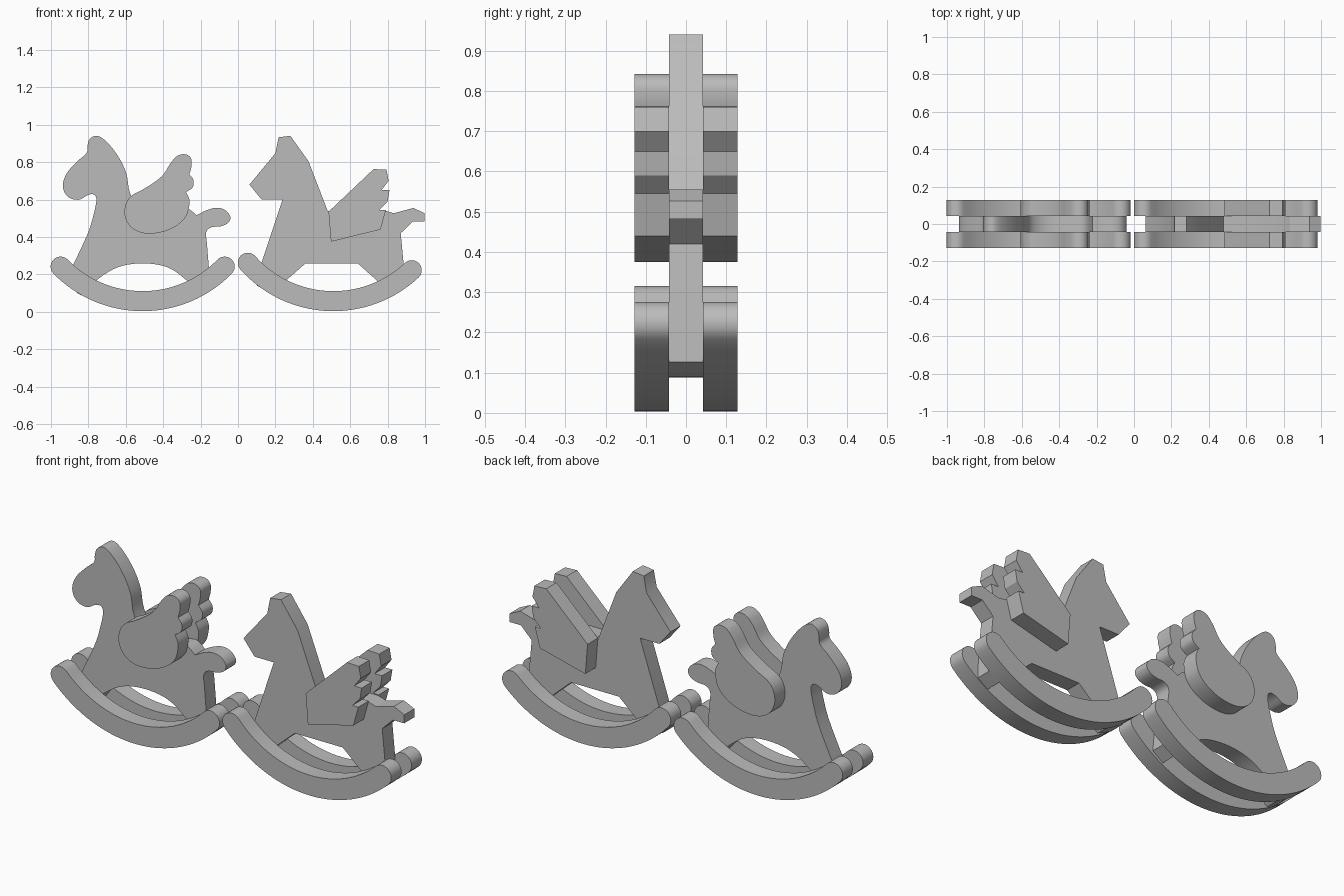
import bpy
import bmesh
from math import sin, cos, pi, radians
from mathutils import Vector

if "Cube" in bpy.data.objects:
    bpy.data.objects.remove(bpy.data.objects["Cube"], do_unlink=True)

INNER, OUTER = .042, .128   # half thickness of the body, outer side of wings and rockers
STEPS = 5                   # curve subdivisions between two control points

grey = bpy.data.materials.new("plain_grey")
grey.use_nodes = True
colour = (.5, .5, .5, 1)
grey.diffuse_color = colour
grey.node_tree.nodes["Principled BSDF"].inputs["Base Color"].default_value = colour


def trace(runs):
    """Join smooth runs of points into one outline; each run starts at a corner."""
    outline = []
    for index, run in enumerate(runs):
        points = [Vector(p) for p in run] + [Vector(runs[(index + 1) % len(runs)][0])]
        if len(points) == 2:
            outline.append(points[0])
            continue
        padded = [points[0]] + points + [points[-1]]
        for a, b, c, d in zip(padded, padded[1:], padded[2:], padded[3:]):
            for step in range(STEPS):
                t = step / STEPS
                outline.append(b + t * (c - a) / 2
                               + t * t * (a - 2.5 * b + 2 * c - d / 2)
                               + t ** 3 * (3 * (b - c) + d - a) / 2)
    return outline


def corners(points):
    return [Vector(p) for p in points]


def slab(name, outline, y_front, y_back):
    """Extrude an outline in the xz plane from y_front to y_back."""
    bm = bmesh.new()
    face = bm.faces.new([bm.verts.new((p[0], y_front, p[1])) for p in outline])
    result = bmesh.ops.extrude_face_region(bm, geom=[face])
    moved = [v for v in result["geom"] if isinstance(v, bmesh.types.BMVert)]
    bmesh.ops.translate(bm, vec=(0, y_back - y_front, 0), verts=moved)
    bmesh.ops.recalc_face_normals(bm, faces=bm.faces)
    mesh = bpy.data.meshes.new(name)
    bm.to_mesh(mesh)
    bm.free()
    mesh.materials.append(grey)
    obj = bpy.data.objects.new(name, mesh)
    bpy.context.collection.objects.link(obj)
    bpy.ops.object.select_all(action="DESELECT")
    obj.select_set(True)
    bpy.context.view_layer.objects.active = obj
    bpy.ops.object.shade_smooth_by_angle(angle=radians(30))
    return obj


def side_pair(name, outline):
    """One slab on each side of the body."""
    slab("right_" + name, outline, -OUTER, -INNER)
    slab("left_" + name, outline, INNER, OUTER)


def rocker_outline(x, tilt):
    """Curved band with round ends, rolled by the tilt angle."""
    centre = Vector((x, .67))
    radius, half, sweep, count = .613, .0535, radians(45.7), 32
    start, end = -sweep - tilt, sweep - tilt

    def at(angle, r):
        return centre + r * Vector((sin(angle), -cos(angle)))

    def cap(angle, sign):
        hub = at(angle, radius)
        along = Vector((cos(angle), sin(angle))) * sign
        out = Vector((sin(angle), -cos(angle))) * sign
        return [hub + half * (cos(k * pi / 12) * out + sin(k * pi / 12) * along)
                for k in range(1, 12)]

    angles = [start + (end - start) * k / count for k in range(count + 1)]
    lower = [at(a, radius + half) for a in angles]
    upper = [at(a, radius - half) for a in reversed(angles)]
    return lower + cap(end, 1) + upper + cap(start, -1)


# Rounded horse: body with head, tail and arched legs
rounded_body = trace([
    [(-.90, .136)],
    [(-.885, .243), (-.805, .415), (-.773, .516), (-.757, .60), (-.773, .628),
     (-.805, .623), (-.848, .60), (-.896, .607), (-.928, .639), (-.936, .687),
     (-.912, .746), (-.858, .805), (-.81, .848), (-.805, .885), (-.794, .922),
     (-.762, .941), (-.725, .928), (-.676, .88), (-.628, .81), (-.596, .735),
     (-.58, .644), (-.543, .575), (-.463, .537), (-.356, .54), (-.27, .55)],
    [(-.222, .516), (-.168, .543), (-.115, .556), (-.067, .543), (-.04, .505),
     (-.056, .473), (-.094, .457), (-.142, .452), (-.17, .425), (-.165, .35)],
    [(-.147, .13)],
    [(-.206, .088), (-.275, .168), (-.377, .238), (-.51, .259), (-.643, .238),
     (-.757, .168), (-.826, .088)],
])
slab("rounded_horse_body", rounded_body, -INNER, INNER)

# Rounded wing with three feather lobes
rounded_wing = trace([
    [(-.26, .735), (-.238, .705), (-.243, .665)],
    [(-.278, .64), (-.26, .60), (-.264, .55), (-.281, .505), (-.324, .463),
     (-.393, .43), (-.473, .418), (-.537, .43), (-.586, .468), (-.607, .527),
     (-.596, .586), (-.564, .625), (-.516, .65), (-.447, .693), (-.398, .735),
     (-.361, .794), (-.324, .834), (-.281, .842), (-.251, .82), (-.249, .778)],
])
side_pair("rounded_wing", rounded_wing)
side_pair("rounded_horse_rocker", rocker_outline(-.51, 0))

# Angular horse: body with straight edges
angular_body = corners([
    (.10, .14), (.125, .26), (.238, .60), (.126, .60), (.061, .68), (.20, .848),
    (.217, .933), (.28, .941), (.377, .805), (.479, .54), (.79, .54), (.832, .527),
    (.938, .555), (.998, .527), (.998, .482), (.933, .482), (.87, .42), (.885, .26),
    (.89, .127), (.83, .09), (.64, .259), (.361, .259), (.18, .10)])
slab("angular_horse_body", angular_body, -INNER, INNER)

# Angular wing with jagged feather tips
angular_wing = corners([
    (.484, .535), (.725, .763), (.794, .76), (.805, .70), (.767, .65), (.81, .65),
    (.80, .59), (.757, .545), (.791, .545), (.762, .44), (.497, .375)])
side_pair("angular_wing", angular_wing)
side_pair("angular_horse_rocker", rocker_outline(.51, radians(2.6)))
